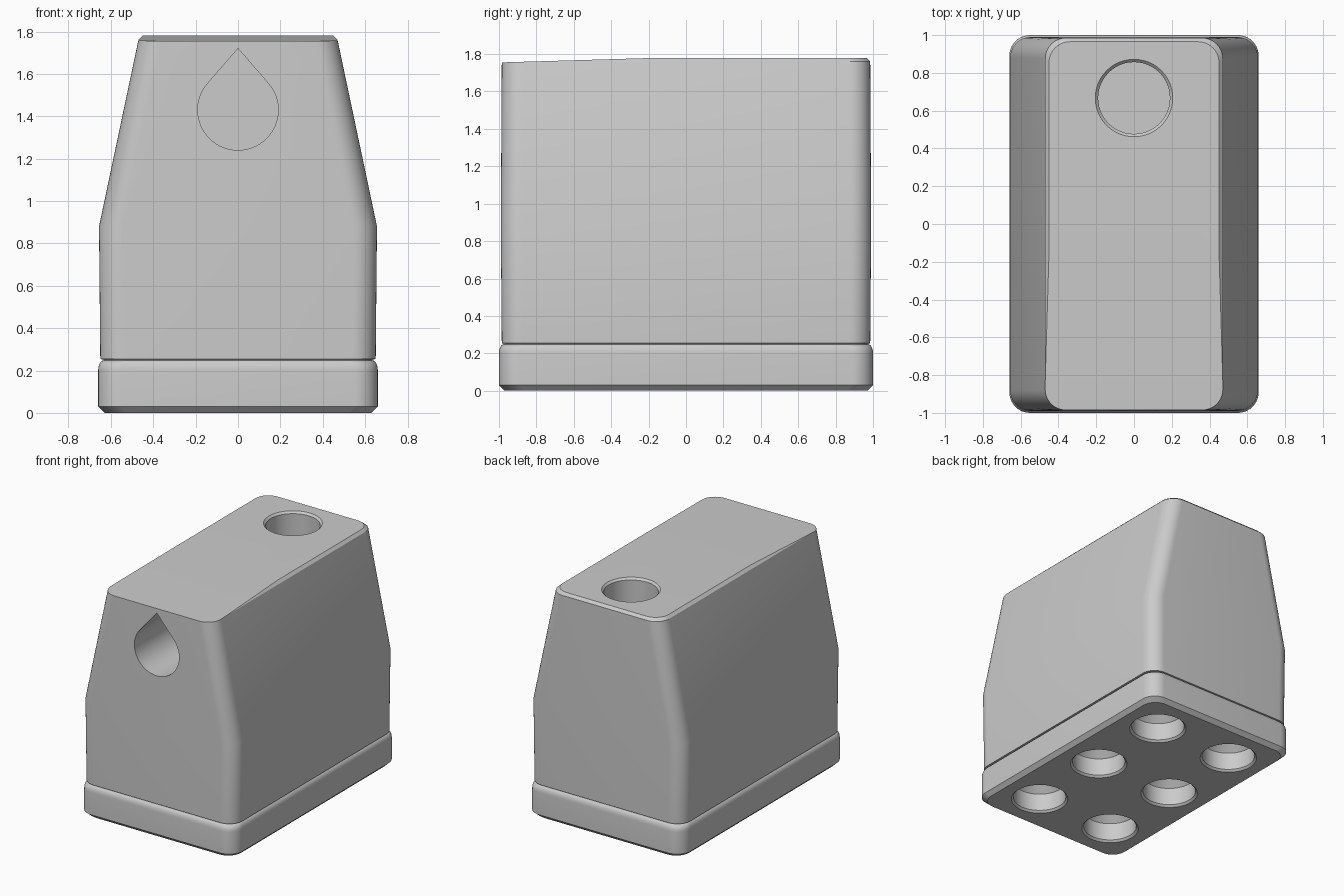
import bpy, bmesh, math
from mathutils import Vector

cube = bpy.data.objects.get("Cube")
if cube:
    bpy.data.objects.remove(cube, do_unlink=True)

grey = bpy.data.materials.new("light_grey")
grey.use_nodes = True
colour = (0.6, 0.6, 0.6, 1)
grey.diffuse_color = colour
grey.node_tree.nodes["Principled BSDF"].inputs["Base Color"].default_value = colour


def rounded_rect(hx, hy, r, z, steps=10):
    pts = []
    for k, (sx, sy) in enumerate([(1, 1), (-1, 1), (-1, -1), (1, -1)]):
        for i in range(steps + 1):
            a = math.pi / 2 * (k + i / steps)
            pts.append(Vector((sx * (hx - r) + r * math.cos(a),
                               sy * (hy - r) + r * math.sin(a), z)))
    return pts


def loft(name, rings, cut=None):
    """Skin a stack of closed rings and cap both ends."""
    bm = bmesh.new()
    loops = [[bm.verts.new(p) for p in ring] for ring in rings]
    n = len(loops[0])
    for a, b in zip(loops, loops[1:]):
        for i in range(n):
            j = (i + 1) % n
            bm.faces.new((a[i], a[j], b[j], b[i]))
    bm.faces.new(loops[0][::-1])
    bm.faces.new(loops[-1])
    if cut:
        geom = bm.verts[:] + bm.edges[:] + bm.faces[:]
        res = bmesh.ops.bisect_plane(bm, geom=geom, plane_co=cut[0],
                                     plane_no=cut[1], clear_outer=True)
        edges = [e for e in res["geom_cut"] if isinstance(e, bmesh.types.BMEdge)]
        bmesh.ops.holes_fill(bm, edges=[e for e in bm.edges if e.is_boundary] or edges)
    bmesh.ops.recalc_face_normals(bm, faces=bm.faces[:])
    mesh = bpy.data.meshes.new(name)
    bm.to_mesh(mesh)
    bm.free()
    mesh.materials.append(grey)
    obj = bpy.data.objects.new(name, mesh)
    bpy.context.collection.objects.link(obj)
    return obj


def circle(x, y, z, r, n=48):
    return [Vector((x + r * math.cos(t * math.tau / n),
                    y + r * math.sin(t * math.tau / n), z)) for t in range(n)]


def carve(obj, cutter):
    cutter.hide_render = True
    mod = obj.modifiers.new("hole", "BOOLEAN")
    mod.operation = "DIFFERENCE"
    mod.solver = "EXACT"
    mod.object = cutter
    bpy.context.view_layer.objects.active = obj
    bpy.ops.object.modifier_apply(modifier=mod.name)
    bpy.data.objects.remove(cutter, do_unlink=True)


# Plinth with bevelled foot, rounded shoulder and a fine groove, then tapered body
sections = [(0.63, 0.97, 0), (0.66, 1.0, 0.03)]
for i in range(6):
    a = math.pi / 2 * i / 5
    sections.append((0.635 + 0.025 * math.cos(a), 0.975 + 0.025 * math.cos(a),
                     0.2 + 0.048 * math.sin(a)))
sections += [(0.635, 0.975, 0.252), (0.65, 0.985, 0.254), (0.656, 0.99, 0.88),
             (0.47, 0.985, 1.76), (0.45, 0.965, 1.78)]
rings = [rounded_rect(hx, hy, 0.11, z) for hx, hy, z in sections]
slope = (Vector((0, -0.15, 1.78)), Vector((0, -0.025, 0.85)).normalized())
body = loft("tapered_block", rings, slope)

# Chamfered round hole in the top
R = 0.19
carve(body, loft("top_hole_cutter", [circle(0, 0.667, z, r) for z, r in
      [(1.4, R), (1.765, R), (1.8, R + 0.035)]]))

# Teardrop hole in the front
cz, tip = 1.43, 0.29
half = math.acos(R / tip)
profile = [(0, cz + tip)]
for i in range(41):
    a = math.pi / 2 + half + (math.tau - 2 * half) * i / 40
    profile.append((R * math.cos(a), cz + R * math.sin(a)))
carve(body, loft("teardrop_cutter",
      [[Vector((x, y, z)) for x, z in profile] for y in (-1.1, -0.3)]))

# Six sockets underneath, with cone ceilings
for x in (-0.333, 0.333):
    for y in (-0.667, 0, 0.667):
        carve(body, loft("socket_cutter", [circle(x, y, z, r) for z, r in
              [(-0.02, R + 0.035), (0.015, R), (0.15, R), (0.33, 0.01)]]))

bpy.ops.object.select_all(action="DESELECT")
body.select_set(True)
bpy.context.view_layer.objects.active = body
bpy.ops.object.shade_smooth_by_angle(angle=math.radians(25))
